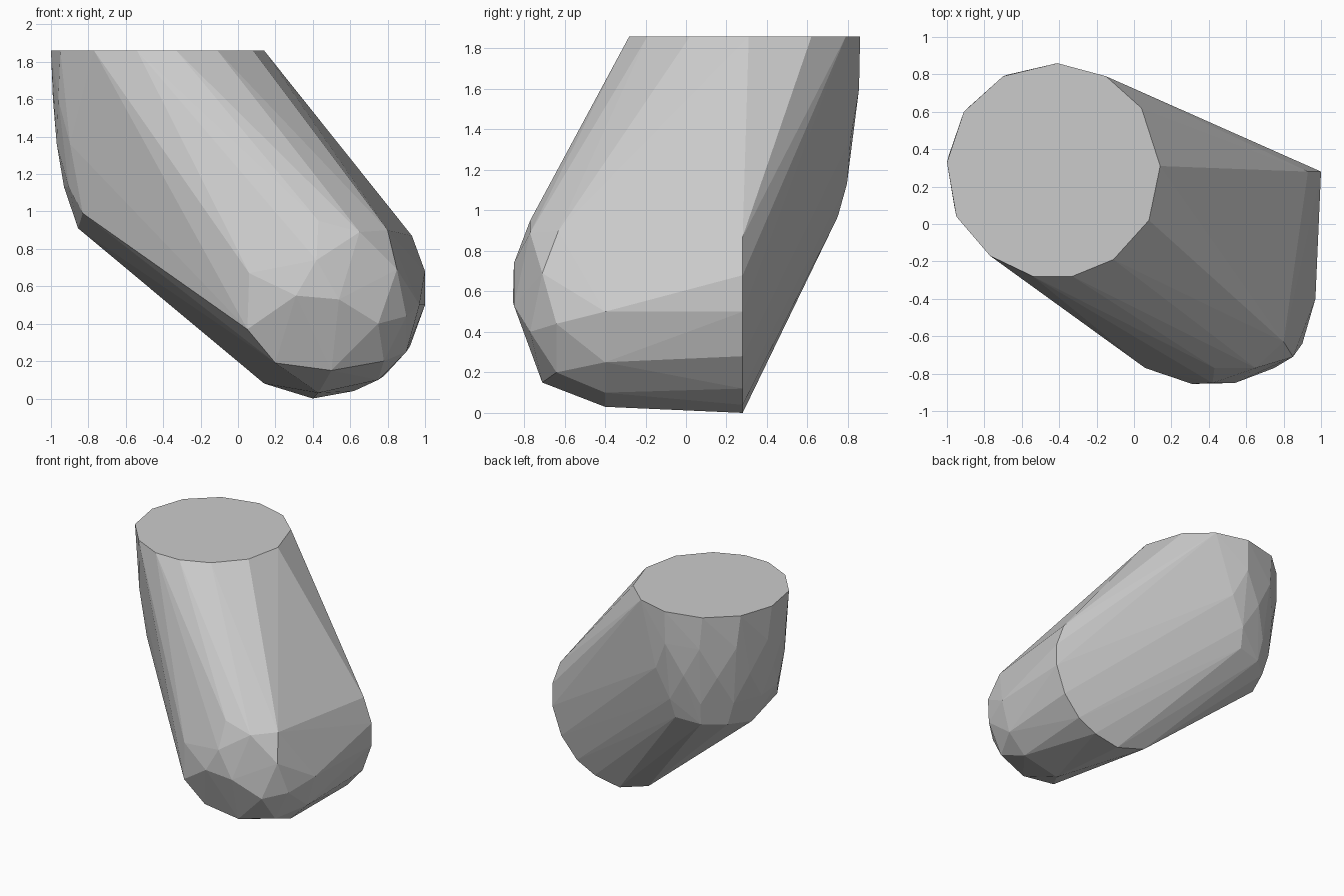
import bpy
import bmesh
import math
from mathutils import Vector

if "Cube" in bpy.data.objects:
    bpy.data.objects.remove(bpy.data.objects["Cube"], do_unlink=True)

TOP = 1.86      # height of the flat top
BACK = 0.28     # depth of the flat back end
CENTRE = Vector((-0.43, 0.29, 0))


def make_material(name, colour):
    material = bpy.data.materials.new(name)
    material.use_nodes = True
    material.diffuse_color = colour
    material.node_tree.nodes["Principled BSDF"].inputs["Base Color"].default_value = colour
    return material


def arc(radius, height, start, end, count):
    """Points on an arc around the axis of the upright end."""
    points = []
    for i in range(count):
        angle = math.radians(start + (end - start) * i / (count - 1))
        points.append(CENTRE + Vector((radius * math.cos(angle), radius * math.sin(angle), height)))
    return points


def hull_object(name, points, material):
    """Wrap a faceted skin around the points."""
    bm = bmesh.new()
    for point in points:
        bm.verts.new(point)
    result = bmesh.ops.convex_hull(bm, input=bm.verts[:])
    unused = set(result["geom_interior"]) | set(result["geom_unused"])
    loose = [v for v in unused if isinstance(v, bmesh.types.BMVert) and v.is_valid]
    bmesh.ops.delete(bm, geom=loose, context="VERTS")
    bmesh.ops.dissolve_limit(bm, angle_limit=math.radians(0.5), verts=bm.verts[:], edges=bm.edges[:])
    bmesh.ops.recalc_face_normals(bm, faces=bm.faces[:])
    mesh = bpy.data.meshes.new(name)
    bm.to_mesh(mesh)
    bm.free()
    mesh.materials.append(material)
    obj = bpy.data.objects.new(name, mesh)
    bpy.context.collection.objects.link(obj)
    return obj


# Flat top outline (x, y)
top_outline = [
    (-0.41, 0.86), (-0.15, 0.79), (0.04, 0.62), (0.14, 0.31), (0.08, 0.02),
    (-0.11, -0.19), (-0.33, -0.28), (-0.54, -0.28), (-0.77, -0.17),
    (-0.95, 0.04), (-1, 0.33), (-0.91, 0.6), (-0.7, 0.79),
]

# Flat back end outline (x, z)
back_outline = [
    (0.14, 0.08), (0.4, 0), (0.62, 0.04), (0.78, 0.12),
    (0.92, 0.28), (1, 0.5), (1, 0.68), (0.93, 0.87),
]

# Lower rim of the upright end
rim = [
    (-0.43, 0.75, 0.97), (-0.63, 0.71, 0.95), (-0.78, 0.58, 0.94),
    (-0.855, 0.38, 0.91), (-0.83, 0.02, 0.99),
]

# Rounded nose at the front
nose = [
    (0.05, -0.76, 0.37), (0.06, -0.77, 0.67), (0.31, -0.855, 0.55),
    (0.54, -0.85, 0.53), (0.42, -0.85, 0.74), (0.2, -0.71, 0.19),
    (0.5, -0.71, 0.15), (0.75, -0.77, 0.4), (0.85, -0.71, 0.69),
    (0.9, -0.64, 0.44), (0.65, -0.77, 0.89), (0.43, -0.77, 0.95),
    (0.8, -0.63, 0.9), (0.78, -0.64, 0.2),
]

# Belt between the nose and the back end
belt = [(0.43, -0.4, 0.03), (0.75, -0.4, 0.1), (0.9, -0.4, 0.25), (0.97, -0.4, 0.5)]

points = [Vector((x, y, TOP)) for x, y in top_outline]
points += [Vector((x, BACK, z)) for x, z in back_outline]
points += [Vector(p) for p in rim + nose + belt]

# Tapering bulge under the top
points += arc(0.565, 1.6, 88, 200, 5)
points += arc(0.54, 1.36, 76, 210, 6)
points += arc(0.505, 1.13, 88, 200, 5)

grey = make_material("plain grey", (0.6, 0.6, 0.6, 1))
hull_object("faceted_body", points, grey)
